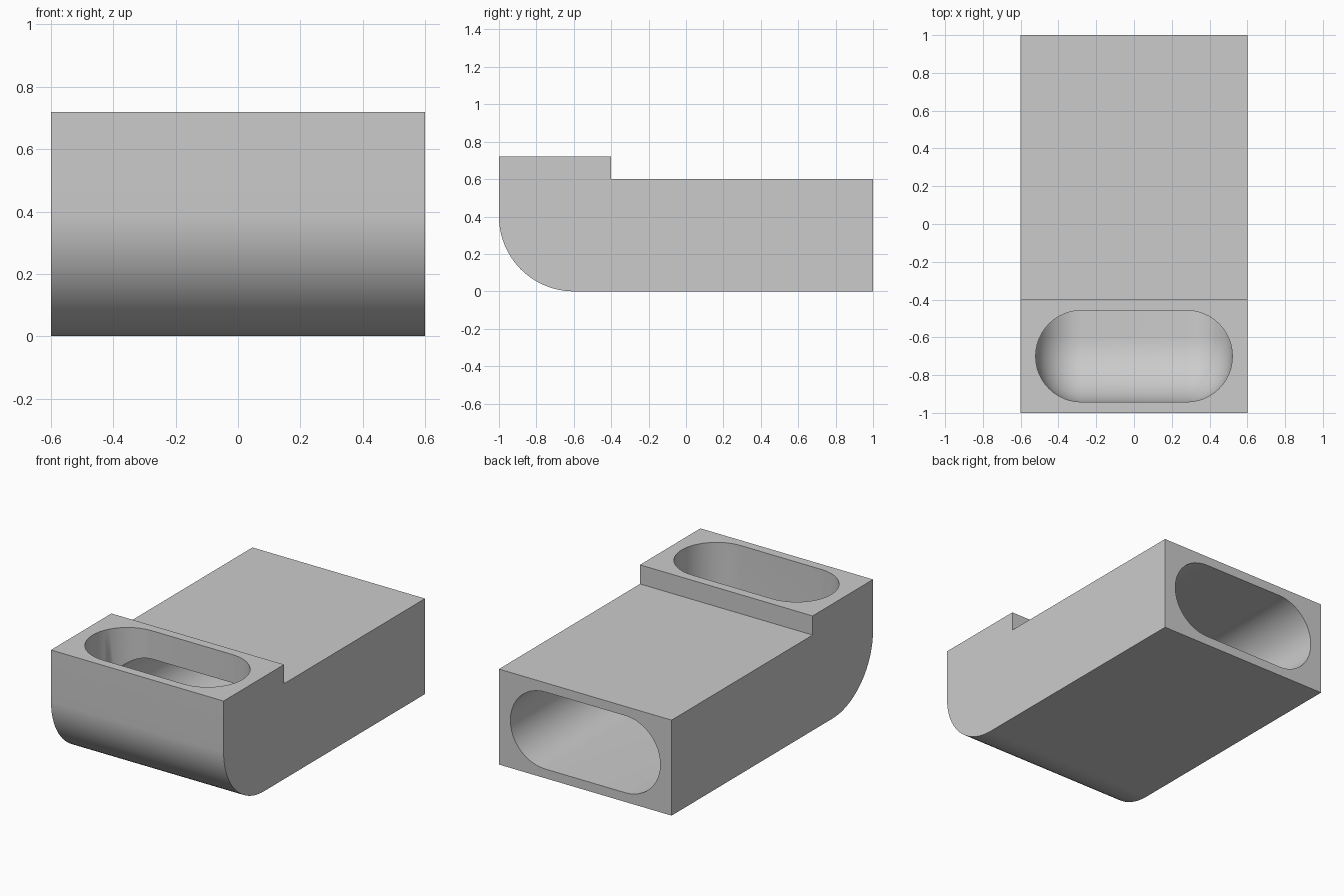
import bpy, bmesh, math

cube = bpy.data.objects.get("Cube")
if cube:
    bpy.data.objects.remove(cube, do_unlink=True)

HALF_W, HEIGHT, COLLAR = 0.6, 0.6, 0.72
BEND_Y, BEND_Z, BEND_R = -0.6, 0.4, 0.4     # centre and radius of the rounded heel
SLOT_R, SLOT_X = 0.242, 0.279               # slot end radius and end centre
DUCT_R = 0.1                                # bend radius of the duct centre line
STEPS, END = 24, 24

grey = bpy.data.materials.new("plain grey")
grey.use_nodes = True
grey.diffuse_color = (0.6, 0.6, 0.6, 1)
grey.node_tree.nodes["Principled BSDF"].inputs["Base Color"].default_value = (0.6, 0.6, 0.6, 1)


def loft(name, rings):
    """Closed solid skinned through rings of equal point count."""
    bm = bmesh.new()
    loops = [[bm.verts.new(p) for p in ring] for ring in rings]
    n = len(loops[0])
    for a, b in zip(loops, loops[1:]):
        for i in range(n):
            j = (i + 1) % n
            bm.faces.new((a[i], a[j], b[j], b[i]))
    bm.faces.new(loops[0][::-1])
    bm.faces.new(loops[-1])
    bmesh.ops.remove_doubles(bm, verts=bm.verts, dist=1e-5)
    bmesh.ops.recalc_face_normals(bm, faces=bm.faces)
    mesh = bpy.data.meshes.new(name)
    bm.to_mesh(mesh)
    bm.free()
    mesh.materials.append(grey)
    obj = bpy.data.objects.new(name, mesh)
    bpy.context.collection.objects.link(obj)
    return obj


def quarter(r):
    """Arc from straight forward to straight down, as (y, z) points."""
    turns = [math.pi / 2 * i / STEPS for i in range(STEPS + 1)]
    return [(BEND_Y - r * math.cos(t), BEND_Z - r * math.sin(t)) for t in turns]


# Body: side profile with a rounded heel and a raised collar
profile = quarter(BEND_R) + [(1, 0), (1, HEIGHT), (-0.4, HEIGHT), (-0.4, COLLAR), (-1, COLLAR)]
body = loft("elbow_body", [[(x, y, z) for y, z in profile] for x in (-HALF_W, HALF_W)])

# Duct: slot section swept down the collar, round the bend and out of the back
section = []
for side in (1, -1):
    for i in range(END + 1):
        a = math.pi * i / END - math.pi / 2
        section.append((side * (SLOT_X + SLOT_R * math.cos(a)), side * SLOT_R * math.sin(a)))


def duct_path(p):
    """Path of a section point; points inside the bend centre meet at a mitre."""
    if p < DUCT_R:
        bend = quarter(DUCT_R - p)
    else:
        bend = [(BEND_Y - DUCT_R + p, BEND_Z - DUCT_R + p)] * (STEPS + 1)
    return [(bend[0][0], COLLAR + 0.1)] + bend + [(1.1, bend[-1][1])]


paths = [[(x, y, z) for y, z in duct_path(p)] for x, p in section]
duct = loft("duct_cutter", list(zip(*paths)))

# Cut the duct through the body
cut = body.modifiers.new("duct", "BOOLEAN")
cut.operation = "DIFFERENCE"
cut.solver = "EXACT"
cut.object = duct
bpy.context.view_layer.objects.active = body
body.select_set(True)
bpy.ops.object.modifier_apply(modifier=cut.name)
bpy.data.objects.remove(duct, do_unlink=True)

bpy.ops.object.shade_smooth_by_angle(angle=math.radians(30))
